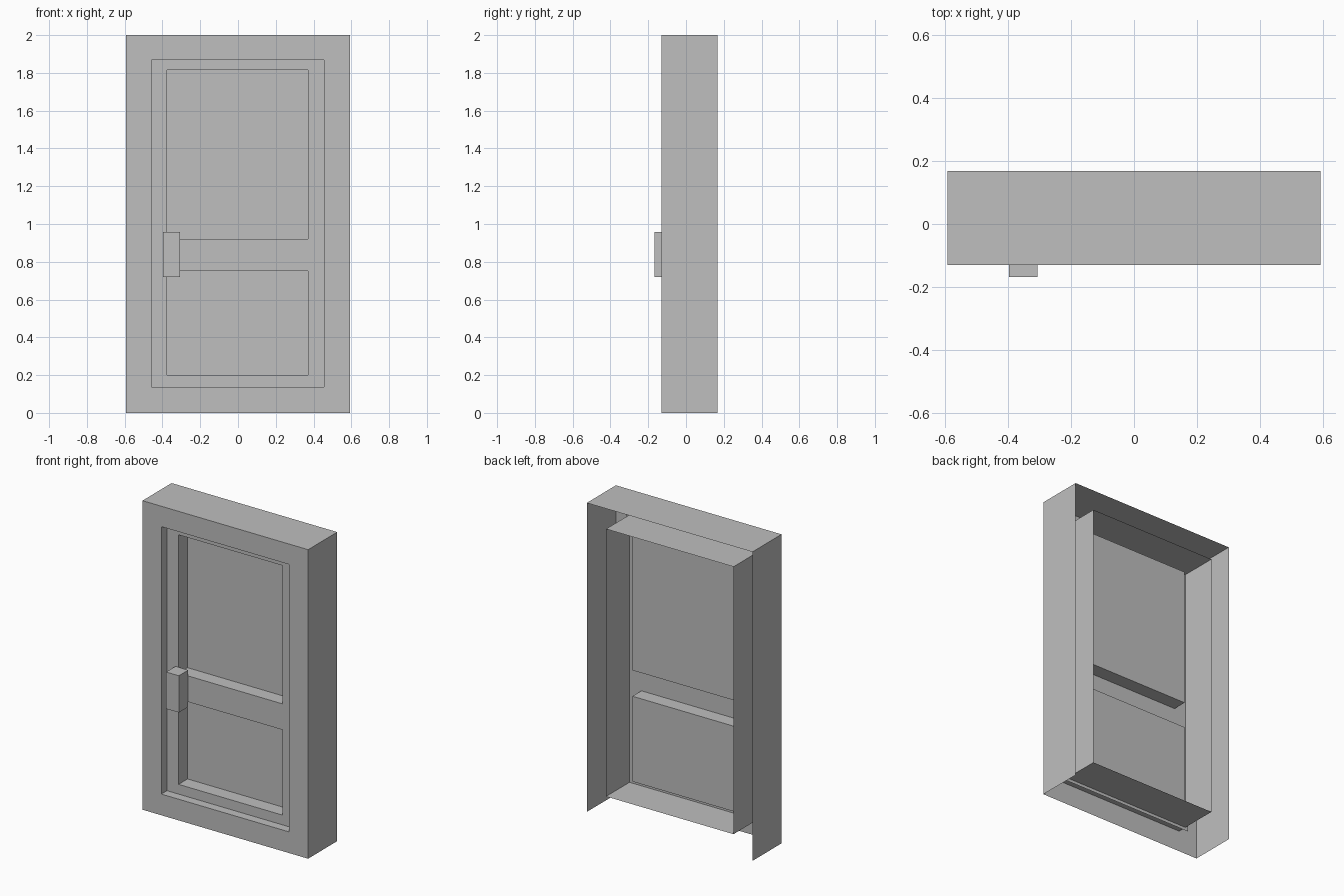
import bpy
import bmesh

# Remove the default cube
cube = bpy.data.objects.get("Cube")
if cube:
    bpy.data.objects.remove(cube, do_unlink=True)

grey = bpy.data.materials.new("plain grey")
grey.use_nodes = True
colour = (0.52, 0.52, 0.52, 1)
grey.diffuse_color = colour
grey.node_tree.nodes["Principled BSDF"].inputs["Base Color"].default_value = colour

# Depths
FRONT, BACK = -0.13, 0.168
DOOR, PANEL, KNOB = -0.072, 0.02, -0.168

# Rectangles as x0, z0, x1, z1
OUTER = (-0.593, 0, 0.593, 2)
OPENING = (-0.458, 0.137, 0.455, 1.868)
GAP = 0.02
LEAF = tuple(v + d for v, d in zip(OPENING, (-GAP, -GAP, GAP, GAP)))
LOWER = (-0.375, 0.2, 0.37, 0.752)
UPPER = (-0.375, 0.92, 0.37, 1.815)
HANDLE = (-0.397, 0.72, -0.306, 0.958)


def corners(bm, rect, y):
    x0, z0, x1, z1 = rect
    return [bm.verts.new((x, y, z)) for x, z in ((x0, z0), (x1, z0), (x1, z1), (x0, z1))]


def sheet(bm, rect, y):
    """Flat rectangle facing the front."""
    bm.faces.new(corners(bm, rect, y))


def band(bm, rect_a, y_a, rect_b, y_b, sides=(0, 1, 2, 3)):
    """Four-sided strip joining two rectangles; side 0 is the bottom."""
    a, b = corners(bm, rect_a, y_a), corners(bm, rect_b, y_b)
    for i in sides:
        j = (i + 1) % 4
        bm.faces.new((a[i], a[j], b[j], b[i]))


def finish(bm, name):
    bmesh.ops.remove_doubles(bm, verts=bm.verts, dist=0.0001)
    loose = [v for v in bm.verts if not v.link_faces]
    bmesh.ops.delete(bm, geom=loose, context="VERTS")
    mesh = bpy.data.meshes.new(name)
    bm.to_mesh(mesh)
    bm.free()
    mesh.materials.append(grey)
    bpy.context.collection.objects.link(bpy.data.objects.new(name, mesh))


# Frame: front border, outer sides and top, and lining of the opening
bm = bmesh.new()
band(bm, OUTER, FRONT, OPENING, FRONT)
band(bm, OUTER, BACK, OUTER, FRONT, sides=(1, 2, 3))
band(bm, OPENING, FRONT, OPENING, BACK)
finish(bm, "door_frame")

# Door leaf: a thin sheet with two panels pressed toward the back
bm = bmesh.new()
xs = (LEAF[0], LOWER[0], LOWER[2], LEAF[2])
zs = (LEAF[1], LOWER[1], LOWER[3], UPPER[1], UPPER[3], LEAF[3])
for i in range(3):
    for k in range(5):
        if not (i == 1 and k in (1, 3)):
            sheet(bm, (xs[i], zs[k], xs[i + 1], zs[k + 1]), DOOR)
for panel in (LOWER, UPPER):
    band(bm, panel, DOOR, panel, PANEL)
    sheet(bm, panel, PANEL)
inner_edges = [e for e in bm.edges if len(e.link_faces) == 2]
bmesh.ops.dissolve_limit(bm, angle_limit=0.01, verts=bm.verts, edges=inner_edges)
finish(bm, "door_leaf")

# Handle block
bm = bmesh.new()
sheet(bm, HANDLE, KNOB)
band(bm, HANDLE, DOOR, HANDLE, KNOB)
finish(bm, "door_handle")
